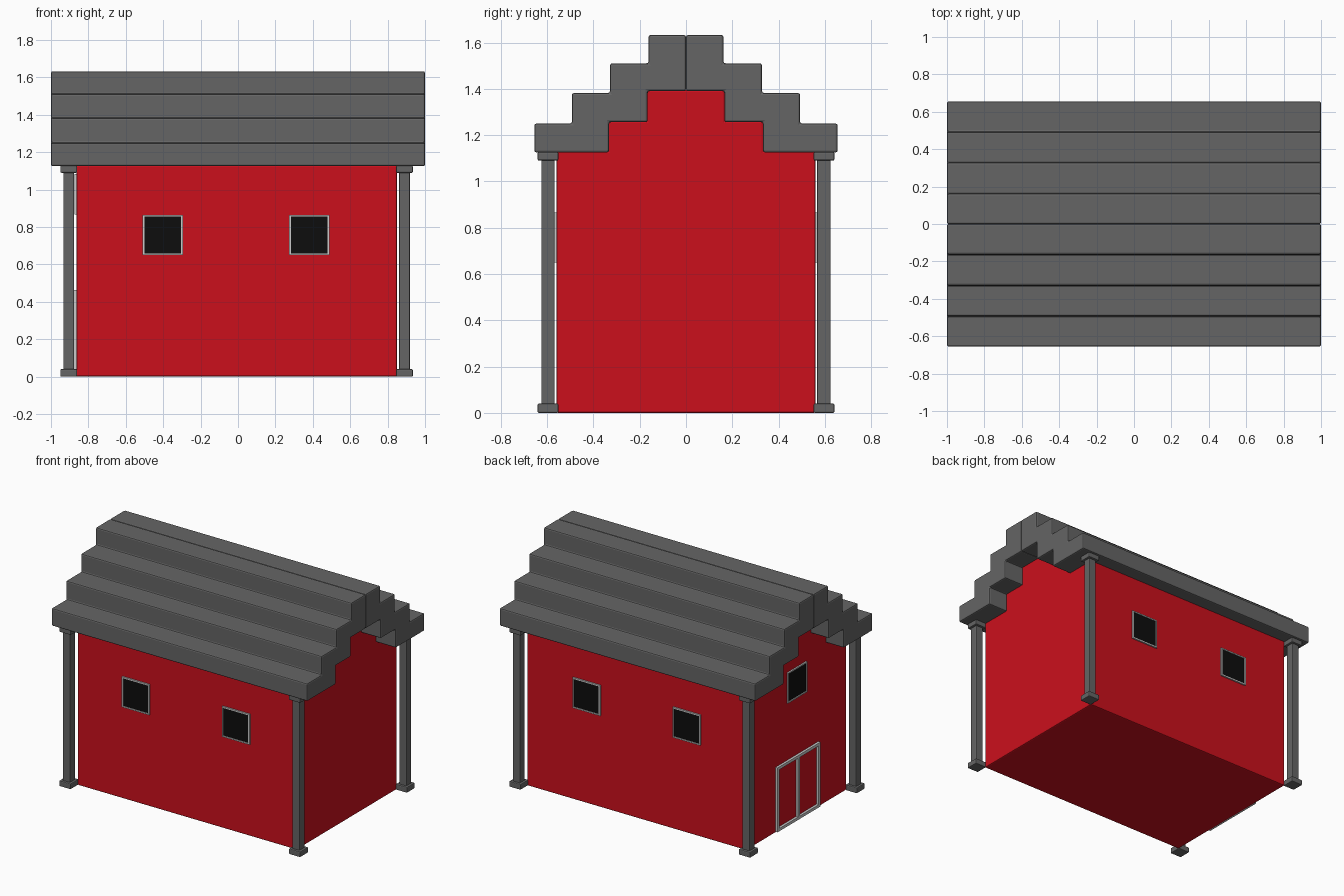
import bpy, bmesh
from math import pi
from mathutils import Matrix

if "Cube" in bpy.data.objects:
    bpy.data.objects.remove(bpy.data.objects["Cube"])


def material(name, rgb):
    m = bpy.data.materials.new(name)
    m.diffuse_color = (*rgb, 1)
    m.use_nodes = True
    m.node_tree.nodes["Principled BSDF"].inputs["Base Color"].default_value = m.diffuse_color
    return m


RED = material("red_paint", (0.6, 0.005, 0.012))
BLACK = material("dark_glass", (0.004, 0.004, 0.004))
DARK = material("dark_grey", (0.13, 0.13, 0.13))


def finish(name, bm, mat=None, bevel=0.0):
    bmesh.ops.recalc_face_normals(bm, faces=bm.faces)
    me = bpy.data.meshes.new(name)
    bm.to_mesh(me)
    bm.free()
    ob = bpy.data.objects.new(name, me)
    bpy.context.collection.objects.link(ob)
    if mat:
        me.materials.append(mat)
    if bevel:
        b = ob.modifiers.new("bevel", 'BEVEL')
        b.width, b.segments = bevel, 2
    return ob


def add_box(bm, x0, x1, y0, y1, z0, z1):
    mat = Matrix.Translation(((x0 + x1) / 2, (y0 + y1) / 2, (z0 + z1) / 2)) \
        @ Matrix.Diagonal((x1 - x0, y1 - y0, z1 - z0, 1))
    bmesh.ops.create_cube(bm, size=1, matrix=mat)


def extrude_profile(name, pts, x0, x1, mat, bevel):
    """Closed (y, z) profile swept along x."""
    bm = bmesh.new()
    face = bm.faces.new([bm.verts.new((x0, y, z)) for y, z in pts])
    res = bmesh.ops.extrude_face_region(bm, geom=[face], use_keep_orig=True)
    verts = [v for v in res["geom"] if isinstance(v, bmesh.types.BMVert)]
    bmesh.ops.translate(bm, verts=verts, vec=(x1 - x0, 0, 0))
    return finish(name, bm, mat, bevel)


# Walls with stepped gables
half = [(0.56, 0), (0.56, 1.13), (0.335, 1.13), (0.335, 1.26),
        (0.168, 1.26), (0.168, 1.395)]
extrude_profile("walls", half + [(-y, z) for y, z in reversed(half)],
                -0.863, 0.85, RED, 0.008)

# Stepped roof: one half, mirrored across the ridge
roof = extrude_profile("roof", [
    (0, 1.39), (0, 1.632), (0.162, 1.632), (0.162, 1.51), (0.328, 1.51),
    (0.328, 1.382), (0.493, 1.382), (0.493, 1.25), (0.655, 1.25),
    (0.655, 1.125), (0.333, 1.125), (0.333, 1.256), (0.166, 1.256),
    (0.166, 1.39)], -1, 1, DARK, 0.009)
mir = roof.modifiers.new("mirror", 'MIRROR')
mir.use_axis = (False, True, False)
mir.use_mirror_merge = False

# Corner posts with base and cap
for side, x in (("left", -0.905), ("right", 0.89)):
    for end, y in (("front", -0.596), ("back", 0.596)):
        bm = bmesh.new()
        for r, z0, z1 in ((0.045, 0, 0.04), (0.029, 0.03, 1.1), (0.045, 1.09, 1.127)):
            add_box(bm, x - r, x + r, y - r, y + r, z0, z1)
        finish(f"{end}_{side}_post", bm, DARK, 0.006)


def frame(name, w, h, t, depth, place, divider=False):
    """Rectangular frame, local front is -y, bottom centre at the origin."""
    bm = bmesh.new()
    for x in (-w / 2, w / 2 - t):
        add_box(bm, x, x + t, -depth, 0.01, 0, h)
    for z in (0, h - t):
        add_box(bm, -w / 2 + t, w / 2 - t, -depth, 0.01, z, z + t)
    if divider:
        add_box(bm, -t / 2, t / 2, -depth, 0.01, t, h - t)
    bm.transform(place)
    return finish(name, bm)


def window(name, place):
    frame(name + "_frame", 0.215, 0.215, 0.009, 0.011, place)
    bm = bmesh.new()
    add_box(bm, -0.1, 0.1, -0.005, 0.01, 0.008, 0.207)
    bm.transform(place)
    finish(name + "_glass", bm, BLACK)


# Windows on both long walls
for x, side in ((-0.402, "left"), (0.381, "right")):
    window(f"front_{side}_window", Matrix.Translation((x, -0.56, 0.65)))
    window(f"back_{side}_window",
           Matrix.Translation((x, 0.56, 0.65)) @ Matrix.Rotation(pi, 4, 'Z'))

# Gable window and double door on the left end
turn = Matrix.Rotation(-pi / 2, 4, 'Z')
window("gable_window", Matrix.Translation((-0.863, 0, 0.868)) @ turn)
frame("door_frame", 0.48, 0.455, 0.02, 0.017,
      Matrix.Translation((-0.863, -0.005, 0.008)) @ turn, divider=True)
